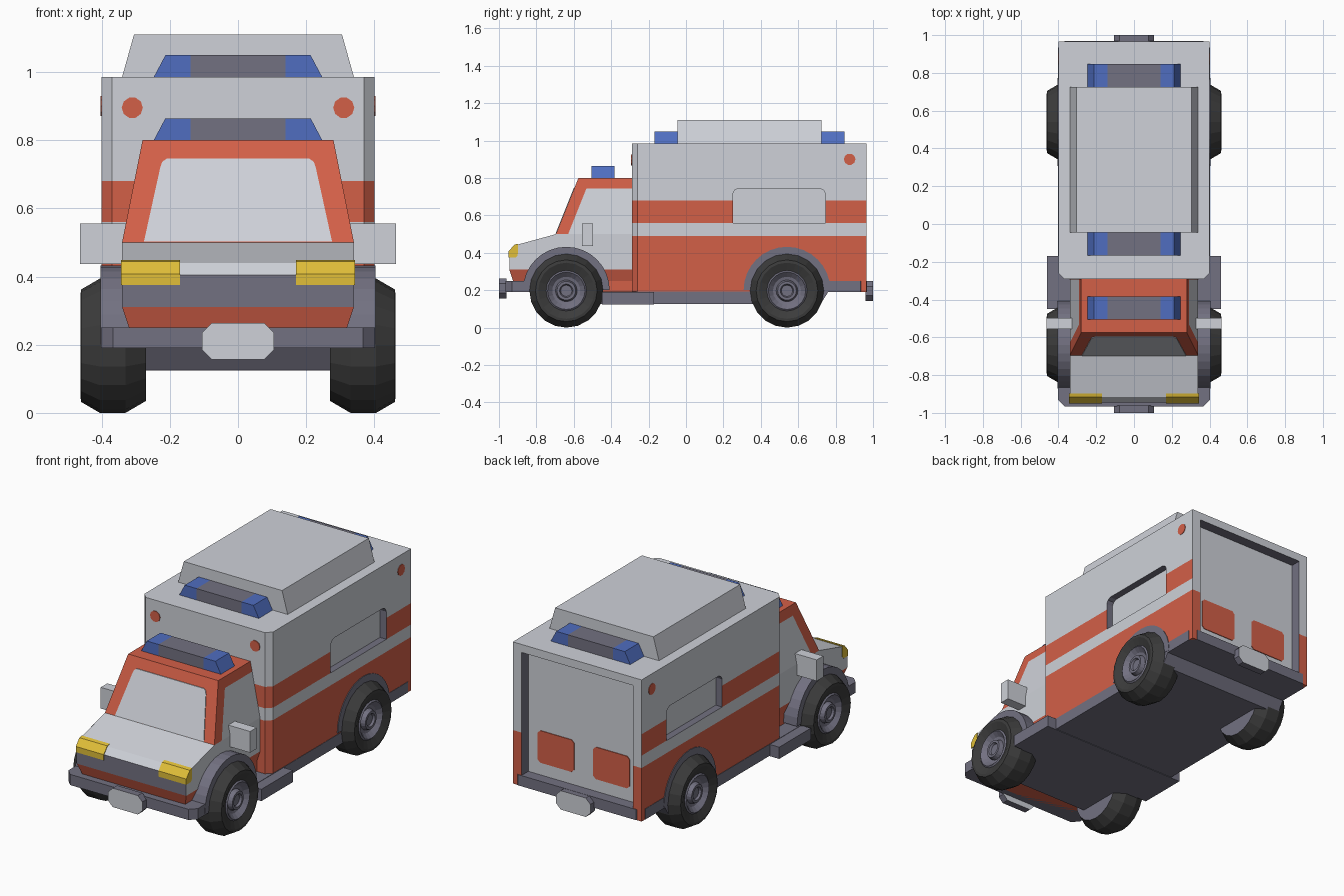
import bpy, bmesh, math
from mathutils import Vector

cube = bpy.data.objects.get("Cube")
if cube:
    bpy.data.objects.remove(cube, do_unlink=True)


def material(name, r, g, b):
    m = bpy.data.materials.new(name)
    m.use_nodes = True
    m.diffuse_color = (r, g, b, 1)
    bsdf = m.node_tree.nodes["Principled BSDF"]
    bsdf.inputs["Base Color"].default_value = (r, g, b, 1)
    bsdf.inputs["Roughness"].default_value = 0.7
    return m


WHITE = material("white paint", 0.62, 0.64, 0.69)
RED = material("red paint", 0.65, 0.115, 0.064)
GREY = material("purple grey trim", 0.17, 0.165, 0.22)
BLACK = material("black rubber", 0.045, 0.045, 0.045)
BLUE = material("blue lamp", 0.08, 0.155, 0.53)
YELLOW = material("yellow lamp", 0.75, 0.52, 0.04)


def finish(name, bm, rule):
    """Turn a bmesh into an object; rule is a material or a function of a face."""
    bmesh.ops.recalc_face_normals(bm, faces=bm.faces)
    bm.normal_update()
    mesh = bpy.data.meshes.new(name)
    used = []
    for f in bm.faces:
        m = rule(f.calc_center_median(), f.normal) if callable(rule) else rule
        if m not in used:
            used.append(m)
            mesh.materials.append(m)
        f.material_index = used.index(m)
    bm.to_mesh(mesh)
    bm.free()
    obj = bpy.data.objects.new(name, mesh)
    bpy.context.collection.objects.link(obj)
    return obj


def prism(pts, axis, lo, hi):
    """Extrude a 2D outline along an axis."""
    place = {"x": lambda p, d: (d, p[0], p[1]),
             "y": lambda p, d: (p[0], d, p[1]),
             "z": lambda p, d: (p[0], p[1], d)}[axis]
    bm = bmesh.new()
    a, b = ([bm.verts.new(place(p, d)) for p in pts] for d in (lo, hi))
    bm.faces.new(a)
    bm.faces.new(b)
    for i in range(len(pts)):
        j = (i + 1) % len(pts)
        bm.faces.new((a[i], a[j], b[j], b[i]))
    bmesh.ops.recalc_face_normals(bm, faces=bm.faces)
    return bm


def cut(bm, co, normal):
    bmesh.ops.bisect_plane(bm, geom=bm.verts[:] + bm.edges[:] + bm.faces[:],
                           plane_co=co, plane_no=normal)


def rect(a0, a1, b0, b1, c=0):
    """Rectangle outline, with chamfered corners when c is set."""
    if not c:
        return [(a0, b0), (a1, b0), (a1, b1), (a0, b1)]
    return [(a0 + c, b0), (a1 - c, b0), (a1, b0 + c), (a1, b1 - c),
            (a1 - c, b1), (a0 + c, b1), (a0, b1 - c), (a0, b0 + c)]


def disc(a, b, r, n=10):
    return [(a + r * math.cos(2 * math.pi * i / n), b + r * math.sin(2 * math.pi * i / n))
            for i in range(n)]


SIDES = (("left", 1), ("right", -1))

# Chassis with bumpers and chamfered corners
bm = prism([(-0.965, 0.19), (-0.78, 0.19), (-0.74, 0.127), (0.72, 0.127), (0.76, 0.19),
            (0.968, 0.19), (0.968, 0.25), (0.6, 0.25), (0.6, 0.192), (-0.6, 0.192),
            (-0.6, 0.25), (-0.965, 0.25)], "x", -0.402, 0.402)
corners = [e for e in bm.edges if all(abs(v.co.y) > 0.95 for v in e.verts)
           and abs(e.verts[0].co.z - e.verts[1].co.z) > 0.01]
bmesh.ops.bevel(bm, geom=corners, offset=0.035, segments=1, affect="EDGES")
finish("chassis", bm, GREY)
finish("side_steps", prism(rect(-0.46, 0.46, -0.45, -0.17), "z", 0.124, 0.19), GREY)

# Rear body with stripes
bm = prism([(-0.37, -0.29), (0.37, -0.29), (0.4, -0.26), (0.4, 0.965), (-0.4, 0.965),
            (-0.4, -0.26)], "z", 0.19, 0.985)
for z in (0.49, 0.56, 0.68):
    cut(bm, (0, 0, z), (0, 0, 1))


def body_paint(c, n):
    stripe = 0.56 < c.z < 0.68 and n.y < 0.9
    return RED if c.z < 0.49 or stripe else WHITE


body = finish("rear_body", bm, body_paint)


def recess(name, bm, axis):
    """Cut a recess with grey walls and a white back panel into the body."""
    cutter = finish(name, bm, lambda c, n: WHITE if abs(n[axis]) > 0.9 else GREY)
    cutter.hide_render = True
    mod = body.modifiers.new(name, "BOOLEAN")
    mod.operation = "DIFFERENCE"
    mod.solver = "EXACT"
    mod.material_mode = "TRANSFER"
    mod.object = cutter
    bpy.context.view_layer.objects.active = body
    bpy.ops.object.modifier_apply(modifier=name)
    bpy.data.objects.remove(cutter, do_unlink=True)


window = [(0.25, 0.56), (0.745, 0.56), (0.745, 0.715), (0.735, 0.735), (0.715, 0.745),
          (0.28, 0.745), (0.26, 0.735), (0.25, 0.715)]
for side, s in SIDES:
    recess(side + "_window_recess", prism(window, "x", s * 0.36, s * 0.5), 0)
recess("door_recess", prism(rect(-0.345, 0.345, 0.245, 0.94), "y", 0.905, 1.1), 1)

# Red door panels and round marker lamps
for side, s in SIDES:
    panel = rect(min(s * 0.06, s * 0.285), max(s * 0.06, s * 0.285), 0.32, 0.5, 0.015)
    finish(side + "_door_panel", prism(panel, "y", 0.9, 0.909), RED)
    finish(side + "_front_marker", prism(disc(s * 0.31, 0.895, 0.031), "y", -0.294, -0.288), RED)
    finish(side + "_side_marker", prism(disc(0.875, 0.9, 0.031), "x", s * 0.398, s * 0.403), RED)

# Raised roof block
finish("roof_block", prism([(-0.34, 0.985), (0.34, 0.985), (0.305, 1.11), (-0.305, 1.11)],
                           "y", -0.045, 0.725), WHITE)

# Light bars
for name, y, z in (("cab_light_bar", -0.505, 0.8), ("front_light_bar", -0.168, 0.985),
                   ("rear_light_bar", 0.725, 0.985)):
    bm = prism([(-0.247, z), (0.247, z), (0.213, z + 0.064), (-0.213, z + 0.064)],
               "y", y, y + 0.122)
    for x in (-0.14, 0.14):
        cut(bm, (x, 0, 0), (1, 0, 0))
    finish(name, bm, lambda c, n: BLUE if abs(c.x) > 0.14 else GREY)


# Cab: side profile, narrowed towards the roof and the bumper
def screen_y(z):
    return -0.695 + (z - 0.5) * 0.4


bm = prism([(-0.925, 0.19), (-0.925, 0.25), (-0.945, 0.31), (-0.945, 0.405), (-0.915, 0.44),
            (-0.695, 0.5), (-0.575, 0.8), (-0.285, 0.8), (-0.285, 0.19)], "x", -0.34, 0.34)
for z in (0.25, 0.31, 0.405, 0.5, 0.745):
    cut(bm, (0, 0, z), (0, 0, 1))
cut(bm, (0, screen_y(0.5) + 0.065, 0.5), (0, 1, -0.4))
for v in bm.verts:
    z = v.co.z
    half = 0.34 - 0.2 * max(0, z - 0.5) - min(0.02, max(0, 0.31 - z) / 3)
    v.co.x = math.copysign(half, v.co.x)


def cab_paint(c, n):
    if c.z < 0.31 or c.z > 0.745:
        return RED
    if n.y < -0.95 and c.z < 0.405:
        return GREY
    pillar = c.z > 0.5 and c.y < screen_y(c.z) + 0.064
    return RED if pillar else WHITE


finish("cab", bm, cab_paint)

# Windscreen plate sheared onto the slope
half = [(0.276, 0.502), (0.228, 0.72), (0.222, 0.737), (0.208, 0.746)]
bm = prism(half + [(-x, z) for x, z in reversed(half)], "y", -0.004, 0.003)
for v in bm.verts:
    v.co.y += screen_y(v.co.z)
finish("windscreen", bm, WHITE)

# Headlights wrapping the hood edge, and mirrors
lamp = [(-0.949, 0.375), (-0.949, 0.407), (-0.917, 0.444), (-0.897, 0.449),
        (-0.9, 0.385), (-0.91, 0.375)]
for side, s in SIDES:
    finish(side + "_headlight", prism(lamp, "x", s * 0.17, s * 0.343), YELLOW)
    finish(side + "_mirror", prism(rect(-0.555, -0.497, 0.437, 0.556), "x",
                                   s * 0.325, s * 0.464), WHITE)

# Number plates: octagonal blocks with white faces
for name, y, z in (("front", -1, 0.157), ("rear", 1, 0.143)):
    outline = rect(-0.106, 0.106, z, z + 0.106, 0.028)
    finish(name + "_plate", prism(outline, "y", y * 0.96, y),
           lambda c, n: WHITE if abs(n.y) > 0.9 else GREY)

# Wheel arches and wheels
TYRE = [(0.27, 0), (0.27, 0.162), (0.33, 0.197), (0.405, 0.197), (0.46, 0.165), (0.462, 0.15),
        (0.445, 0.108), (0.452, 0.1), (0.428, 0.075), (0.424, 0.058), (0.448, 0.05),
        (0.448, 0.036), (0.436, 0.03), (0.436, 0)]
for end, y in (("front", -0.64), ("rear", 0.54)):
    arc = [(y + 0.232 * math.cos(math.pi * i / 16), 0.2 + 0.232 * math.sin(math.pi * i / 16))
           for i in range(17)]
    finish(end + "_arch", prism(arc, "x", -0.404, 0.404), GREY)
    for side, s in SIDES:
        bm = bmesh.new()
        ring = [bm.verts.new((s * x, 0, r)) for x, r in TYRE]
        edges = [bm.edges.new(p) for p in zip(ring, ring[1:])]
        bmesh.ops.spin(bm, geom=ring + edges, cent=(0, 0, 0), axis=(1, 0, 0),
                       angle=2 * math.pi, steps=20)
        bmesh.ops.remove_doubles(bm, verts=bm.verts, dist=0.0005)
        wheel = finish(f"{end}_{side}_wheel", bm, lambda c, n:
                       BLACK if math.hypot(c.y, c.z) > 0.107 else GREY)
        wheel.location = Vector((0, y, 0.197))
